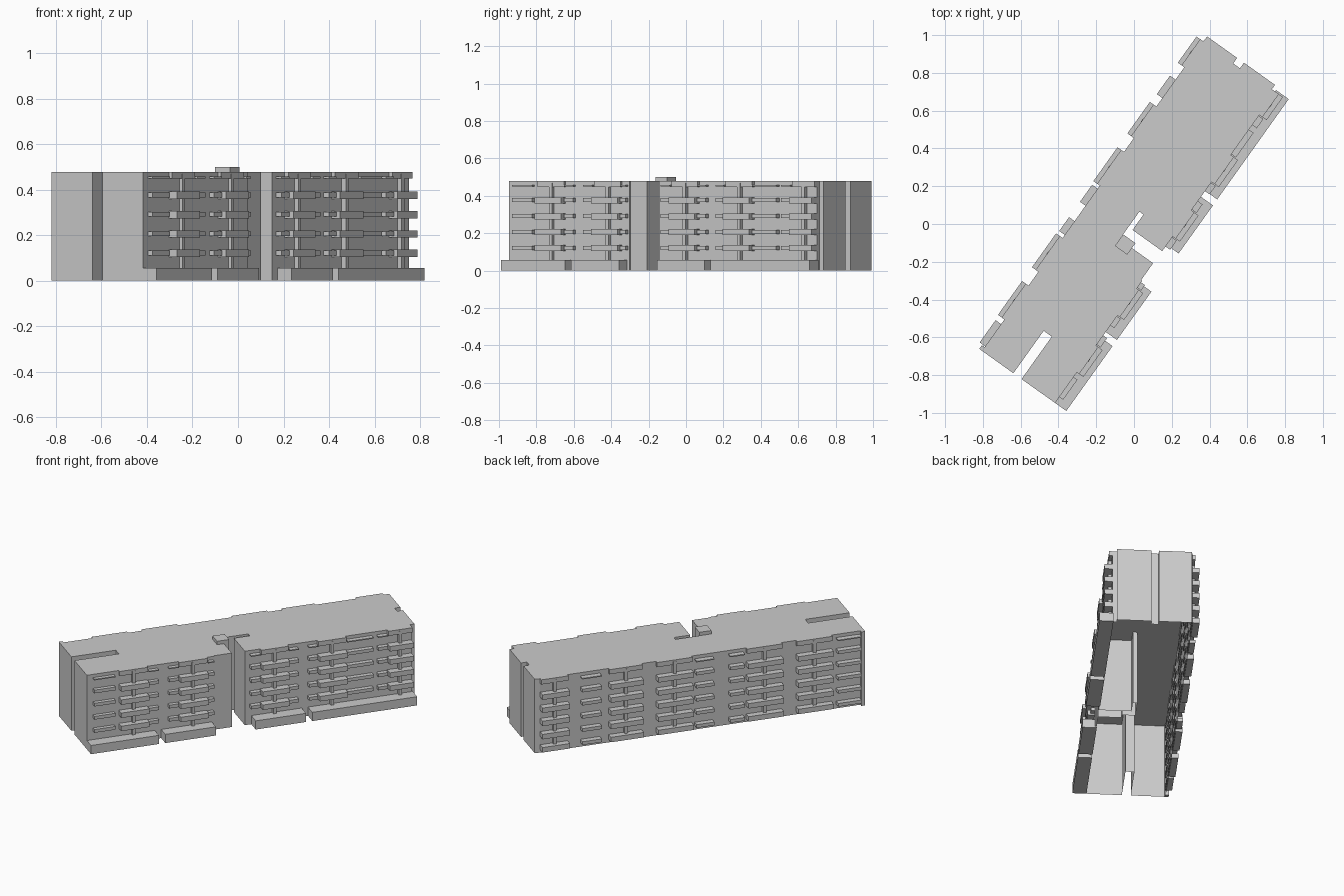
import bpy, bmesh
from math import radians
from mathutils import Matrix

if "Cube" in bpy.data.objects:
    bpy.data.objects.remove(bpy.data.objects["Cube"])

# local frame: s runs along the block, t across it (negative t = street front)
ROT = Matrix.Rotation(radians(54.5), 4, 'Z')
ROOF = 0.478


def finish(name, bm):
    bmesh.ops.recalc_face_normals(bm, faces=bm.faces[:])
    bm.transform(ROT)
    me = bpy.data.meshes.new(name)
    bm.to_mesh(me)
    bm.free()
    ob = bpy.data.objects.new(name, me)
    bpy.context.collection.objects.link(ob)
    return ob


def add_box(bm, s0, s1, t0, t1, z0, z1):
    m = Matrix.Translation(((s0 + s1) / 2, (t0 + t1) / 2, (z0 + z1) / 2)) @ \
        Matrix.Diagonal((s1 - s0, abs(t1 - t0), z1 - z0, 1))
    bmesh.ops.create_cube(bm, size=1, matrix=m)


def boxes(name, items):
    bm = bmesh.new()
    for b in items:
        add_box(bm, *b)
    return finish(name, bm)


# main block: plan outline extruded into a shell open at the bottom
plan = [(-1.014, 0.265), (-1.014, 0.061), (-0.738, 0.061), (-0.738, 0.008),
        (-1.014, 0.008), (-1.014, -0.21), (-0.22, -0.21), (-0.22, -0.203),
        (-0.11, -0.203), (-0.11, -0.065), (-0.078, -0.065), (-0.078, 0.015),
        (0.07, 0.015), (0.07, -0.012), (-0.03, -0.012), (-0.03, -0.205),
        (1.005, -0.205), (1.005, -0.18), (1.033, -0.18), (1.033, 0.022),
        (0.997, 0.022), (0.997, 0.066), (1.033, 0.066), (1.033, 0.26),
        (1.0, 0.265)]
bm = bmesh.new()
top = bm.faces.new([bm.verts.new((s, t, ROOF)) for s, t in plan])
ext = bmesh.ops.extrude_edge_only(bm, edges=top.edges[:])
for v in ext['geom']:
    if isinstance(v, bmesh.types.BMVert):
        v.co.z = 0
finish("main_block", bm)

# lift housing on the roof
boxes("lift_housing", [(-0.153, -0.078, -0.065, 0.015, ROOF - 0.01, 0.5)])

# low podium along the front
boxes("front_podium", [(a, b, -0.283, -0.2, 0, 0.056) for a, b in
                       [(-1.014, -0.592), (-0.552, -0.238), (0.01, 0.323), (0.362, 1.014)]])

# raised end corner strip on the back left
boxes("corner_pier", [(-1.014, -0.99, 0.26, 0.283, 0, ROOF)])

FRONT_BAYS = [(-0.815, -0.64), (-0.445, -0.27), (0.065, 0.235), (0.42, 0.595), (0.855, 1.005)]
FRONT_SMALL = [(-0.975, -0.845), (-0.635, -0.575), (-0.51, -0.45), (-0.265, -0.23),
               (0.0, 0.06), (0.24, 0.295), (0.36, 0.415), (0.6, 0.76), (0.79, 0.85)]
BACK_BAYS = [(0.83, 1.0), (0.37, 0.575), (0.06, 0.28), (-0.5, -0.28), (-0.81, -0.59)]
BACK_SMALL = [(0.63, 0.75), (-0.07, 0.04), (-0.26, -0.17), (-0.985, -0.84)]


def balconies(side, wall, bays, small, deep, shallow, first):
    levels = [0.104 + 0.085 * k for k in range(first, 4)]
    sg = -1 if wall < 0 else 1
    inner = wall - sg * 0.005
    wide, narrow, caps, piers = [], [], [], []
    for a, b in bays:
        # deep balconies, roof cap and a slim dividing pier
        wide += [(a, b, inner, wall + sg * deep, max(z, 0), z + 0.032) for z in levels]
        caps.append((a, b, inner, wall + sg * 0.018, ROOF - 0.03, ROOF))
        m = (a + b) / 2
        piers.append((m - 0.01, m + 0.01, inner, wall + sg * 0.02, 0.05, ROOF - 0.01))
    for a, b in small:
        # shallow balconies with a thin canopy above
        narrow += [(a, b, inner, wall + sg * shallow, z + 0.007, z + 0.028) for z in levels]
        caps.append((a, b, inner, wall + sg * shallow, 0.45, 0.457))
    boxes(side + "_bay_balconies", wide)
    boxes(side + "_small_balconies", narrow)
    boxes(side + "_canopies", caps)
    boxes(side + "_piers", piers)


balconies("front", -0.207, FRONT_BAYS, FRONT_SMALL, 0.045, 0.028, 0)
balconies("back", 0.265, BACK_BAYS, BACK_SMALL, 0.042, 0.036, -1)
